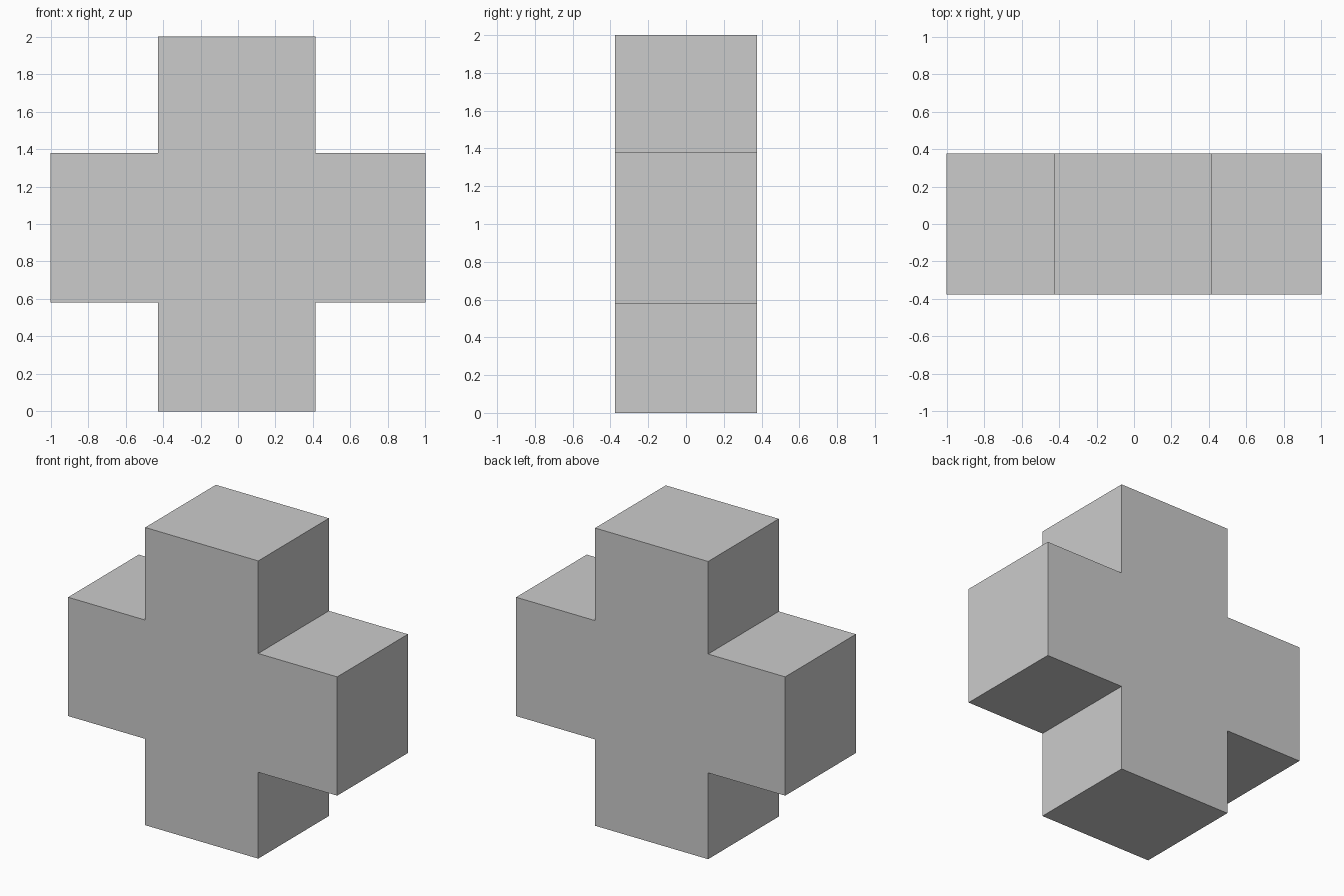
import bpy
import bmesh

if "Cube" in bpy.data.objects:
    bpy.data.objects.remove(bpy.data.objects["Cube"])

# Cross outline in the x-z plane
L, R = -0.427, 0.413      # upright sides
LO, HI = 0.58, 1.378      # arm underside and top
DEPTH = 0.75
outline = [(L, 0), (R, 0), (R, LO), (1, LO), (1, HI), (R, HI),
           (R, 2), (L, 2), (L, HI), (-1, HI), (-1, LO), (L, LO)]

# Solid cross: front face extruded to the back
bm = bmesh.new()
front = bm.faces.new([bm.verts.new((x, -DEPTH / 2, z)) for x, z in outline])
back = bmesh.ops.extrude_face_region(bm, geom=[front], use_keep_orig=True)
bmesh.ops.translate(bm, vec=(0, DEPTH, 0),
                    verts=[v for v in back["geom"] if isinstance(v, bmesh.types.BMVert)])
bmesh.ops.recalc_face_normals(bm, faces=bm.faces)

mesh = bpy.data.meshes.new("cross_block")
bm.to_mesh(mesh)
bm.free()
bpy.context.collection.objects.link(bpy.data.objects.new("cross_block", mesh))
